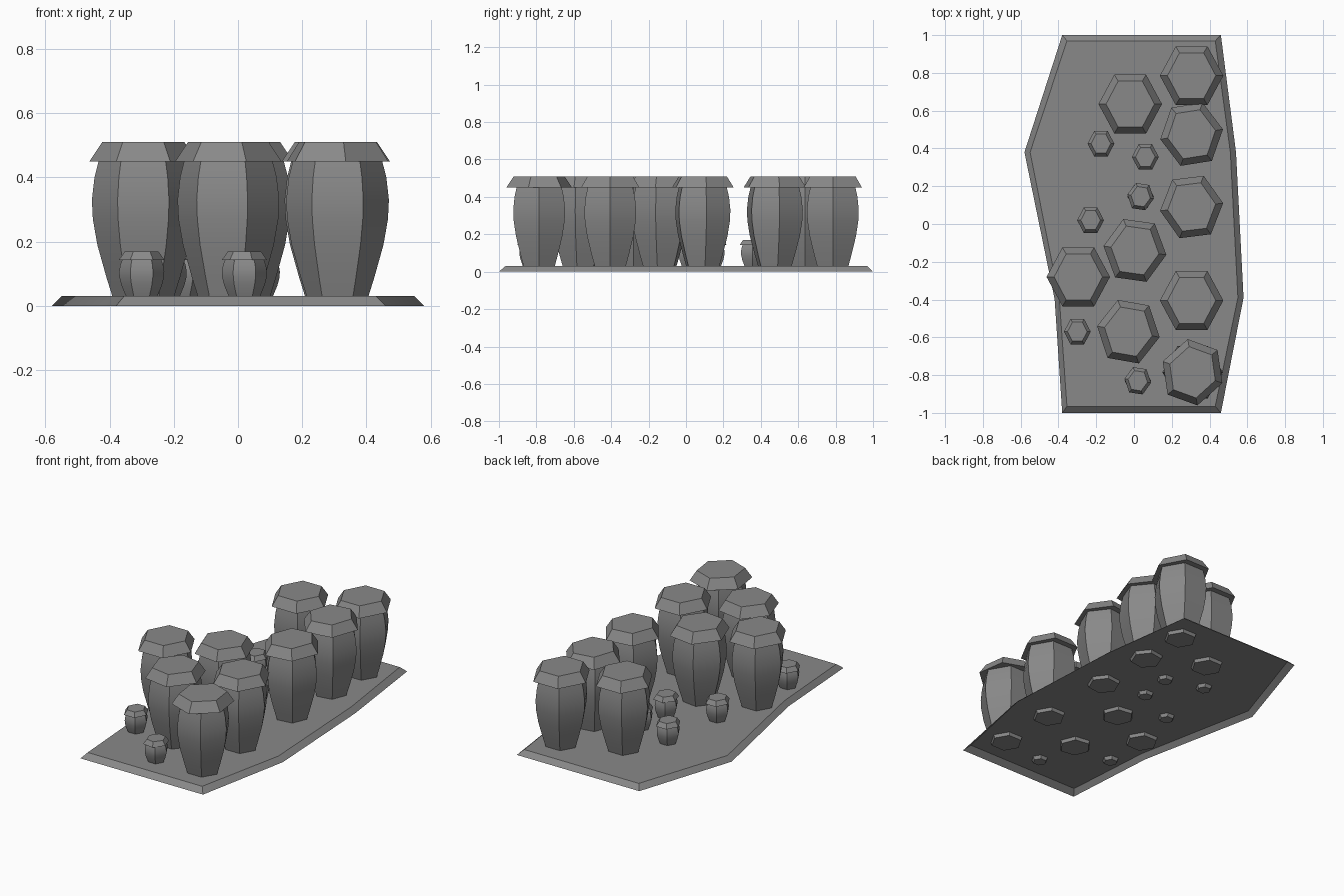
import bpy
import bmesh
from math import cos, sin, radians, pi

cube = bpy.data.objects.get("Cube")
if cube:
    bpy.data.objects.remove(cube, do_unlink=True)

grey = bpy.data.materials.new("plain_grey")
grey.use_nodes = True
grey.diffuse_color = (0.25, 0.25, 0.25, 1)
grey.node_tree.nodes["Principled BSDF"].inputs["Base Color"].default_value = (0.25, 0.25, 0.25, 1)


def hexagon(rx, ry, z):
    """Six points, with corners pointing along x."""
    return [(rx * cos(i * pi / 3), ry * sin(i * pi / 3), z) for i in range(6)]


def loft(name, rings, cap_bottom=True):
    """Skin a stack of rings, listed from bottom to top."""
    bm = bmesh.new()
    loops = [[bm.verts.new(p) for p in ring] for ring in rings]
    for low, high in zip(loops, loops[1:]):
        for i in range(len(low)):
            j = (i + 1) % len(low)
            bm.faces.new((low[i], low[j], high[j], high[i]))
    bm.faces.new(loops[-1])
    if cap_bottom:
        bm.faces.new(loops[0][::-1])
    mesh = bpy.data.meshes.new(name)
    bm.to_mesh(mesh)
    bm.free()
    mesh.materials.append(grey)
    mesh.shade_smooth()
    mesh.set_sharp_from_angle(angle=radians(30))
    return mesh


def place(name, mesh, x=0, y=0, turn=0):
    obj = bpy.data.objects.new(name, mesh)
    obj.location = (x, y, 0)
    obj.rotation_euler.z = radians(turn)
    bpy.context.collection.objects.link(obj)
    return obj


# Base slab: sloped rim and top, open underneath
rim = [(-0.38, -1), (0.46, -1), (0.58, -0.39), (0.54, 0.38),
       (0.46, 1), (-0.38, 1), (-0.58, 0.38), (-0.42, -0.4)]
top = [(-0.355, -0.965), (0.43, -0.965), (0.55, -0.39), (0.51, 0.38),
       (0.43, 0.97), (-0.355, 0.97), (-0.55, 0.38), (-0.395, -0.4)]
place("base_slab", loft("base_slab", [[(x, y, 0) for x, y in rim],
                                      [(x, y, 0.03) for x, y in top]], False))

# Bulging body profile: radius and height
profile = [(0.09, 0.01), (0.115, 0.09), (0.143, 0.19), (0.157, 0.27),
           (0.16, 0.33), (0.152, 0.4), (0.138, 0.455)]
large_body = loft("large_jar_body", [hexagon(r, r, z) for r, z in profile])
large_lid = loft("large_jar_lid", [hexagon(0.168, 0.18, 0.45),
                                   hexagon(0.128, 0.14, 0.51)])
small_body = loft("small_jar_body", [hexagon(r * 0.44, r * 0.44, 0.007 + z * 0.3)
                                     for r, z in profile])
small_lid = loft("small_jar_lid", [hexagon(0.071, 0.078, 0.143),
                                   hexagon(0.052, 0.058, 0.17)])

# Large jars: x, y, body turn, lid turn
large = [(0.305, 0.785, 0, 0), (-0.02, 0.635, 0, 0), (0.305, 0.475, 9, 9),
         (0.305, 0.09, 7, 7), (0.005, -0.14, -8, -8), (-0.295, -0.28, 0, 0),
         (0.305, -0.405, 0, 0), (-0.03, -0.57, -8, -10), (0.31, -0.785, 0, -20)]
# Small jars
small = [(-0.175, 0.425, 0, 0), (0.06, 0.355, 0, 0), (0.035, 0.145, 0, -9),
         (-0.23, 0.02, 0, 0), (-0.3, -0.57, 0, 0), (0.02, -0.83, 0, -9)]
for size, spots, body, lid in (("large", large, large_body, large_lid),
                               ("small", small, small_body, small_lid)):
    for x, y, body_turn, lid_turn in spots:
        place(size + "_jar_body", body, x, y, body_turn)
        place(size + "_jar_lid", lid, x, y, lid_turn)
